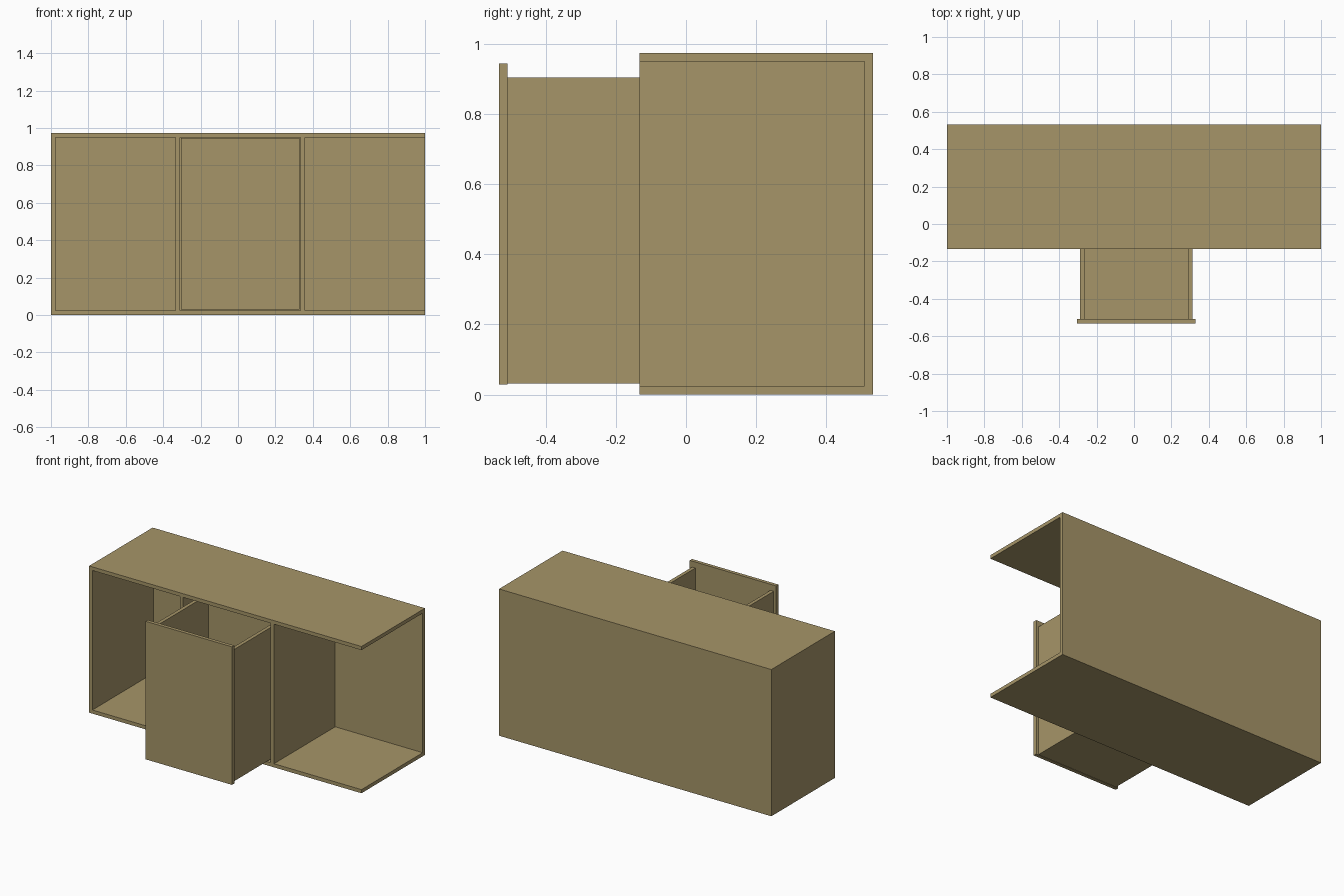
import bpy

if "Cube" in bpy.data.objects:
    bpy.data.objects.remove(bpy.data.objects["Cube"])


def box(name, x, y, z):
    """Axis-aligned board given its (min, max) extents."""
    bpy.ops.mesh.primitive_cube_add(size=1, location=[(a + b) / 2 for a, b in (x, y, z)])
    ob = bpy.context.object
    ob.name = name
    ob.scale = [b - a for a, b in (x, y, z)]
    bpy.ops.object.transform_apply(location=False, rotation=False, scale=True)
    return ob


T = 0.024                       # board thickness
H = 0.974                       # cabinet height
FRONT, BACK = -0.133, 0.533     # cabinet depth range
INNER = BACK - T
BAY = (2 - 3 * T) / 3           # clear width of each bay

# Cabinet carcass, open at the front and on the right end
box("bottom_panel", (-1, 1), (FRONT, BACK), (0, T))
box("top_panel", (-1, 1), (FRONT, BACK), (H - T, H))
box("back_panel", (-1, 1), (INNER, BACK), (T, H - T))
for i, name in enumerate(("left_side_panel", "left_divider", "right_divider")):
    x = -1 + i * (BAY + T)
    box(name, (x, x + T), (FRONT, INNER), (T, H - T))

# Pulled-out drawer in the middle bay
C = T / 2
W = 0.3
Y0, Y1 = -0.509, 0.091
Z0, Z1 = 0.031, 0.905
box("drawer_front", (C - 0.317, C + 0.317), (-0.533, Y0), (0.029, 0.945))
box("drawer_left_side", (C - W, C - W + T), (Y0, Y1), (Z0, Z1))
box("drawer_right_side", (C + W - T, C + W), (Y0, Y1), (Z0, Z1))
box("drawer_back", (C - W + T, C + W - T), (Y1 - T, Y1), (Z0, Z1))
box("drawer_bottom", (C - W + T, C + W - T), (Y0, Y1 - T), (Z0, Z0 + T))

# Wood colour on every board
wood = bpy.data.materials.new("wood")
wood.diffuse_color = (0.38, 0.30, 0.14, 1)
wood.use_nodes = True
wood.node_tree.nodes["Principled BSDF"].inputs["Base Color"].default_value = wood.diffuse_color
for ob in bpy.data.objects:
    ob.data.materials.append(wood)
